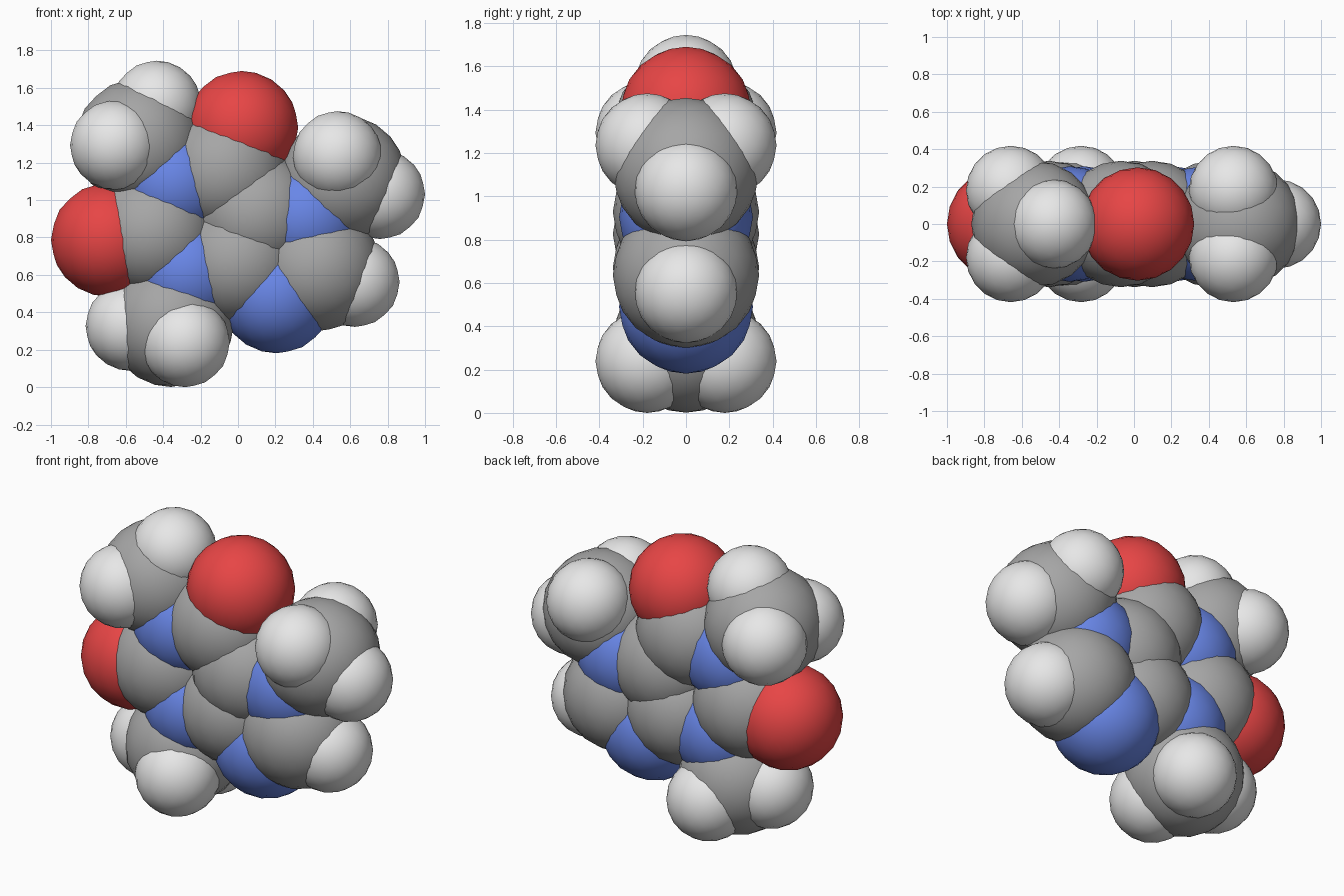
import bpy

# Remove the default object only
default = bpy.data.objects.get("Cube")
if default:
    bpy.data.objects.remove(default, do_unlink=True)


def make_material(name, colour):
    mat = bpy.data.materials.new(name)
    mat.use_nodes = True
    rgba = (*colour, 1.0)
    mat.diffuse_color = rgba
    mat.node_tree.nodes["Principled BSDF"].inputs["Base Color"].default_value = rgba
    return mat


GREY = make_material("carbon grey", (0.38, 0.38, 0.38))
WHITE = make_material("hydrogen white", (0.8, 0.8, 0.8))
RED = make_material("oxygen red", (0.8, 0.06, 0.06))
BLUE = make_material("nitrogen blue", (0.14, 0.24, 0.8))

# Sphere radius and material of each element
CARBON = (0.338, GREY)
HYDROGEN = (0.239, WHITE)
OXYGEN = (0.303, RED)
NITROGEN = (0.309, BLUE)


def atom(name, element, x, z, y=0.0):
    radius, mat = element
    bpy.ops.mesh.primitive_ico_sphere_add(subdivisions=3, radius=radius, location=(x, y, z))
    ball = bpy.context.object
    ball.name = name
    ball.data.name = name
    ball.data.materials.append(mat)
    bpy.ops.object.shade_smooth()
    return ball


def methyl(name, carbon, flat_hydrogen, paired_hydrogens):
    """A carbon with one hydrogen in the plane and a mirrored pair off it."""
    atom(name + " carbon", CARBON, *carbon)
    atom(name + " outer hydrogen", HYDROGEN, *flat_hydrogen)
    for side, y in (("front", -0.179), ("back", 0.179)):
        atom(name + " " + side + " hydrogen", HYDROGEN, *paired_hydrogens, y)


# Six-sided ring
atom("ring top carbon", CARBON, -0.069, 1.159)
atom("ring upper nitrogen", NITROGEN, -0.343, 1.090)
atom("ring side carbon", CARBON, -0.454, 0.826)
atom("ring lower nitrogen", NITROGEN, -0.268, 0.614)
atom("shared lower carbon", CARBON, 0.003, 0.671)
atom("shared upper carbon", CARBON, 0.096, 0.927)

# Five-sided ring, completed by the two shared carbons
atom("small ring upper nitrogen", NITROGEN, 0.367, 0.904)
atom("small ring carbon", CARBON, 0.424, 0.637)
atom("small ring lower nitrogen", NITROGEN, 0.206, 0.490)
atom("small ring hydrogen", HYDROGEN, 0.625, 0.561)

# Oxygens
atom("top oxygen", OXYGEN, 0.019, 1.387)
atom("side oxygen", OXYGEN, -0.697, 0.787)

# Methyl groups
methyl("upper right methyl", (-0.532, 1.311), (-0.435, 1.506), (-0.659, 1.294))
methyl("lower right methyl", (-0.359, 0.339), (-0.576, 0.326), (-0.283, 0.239))
methyl("left methyl", (0.561, 1.116), (0.761, 1.031), (0.532, 1.236))
